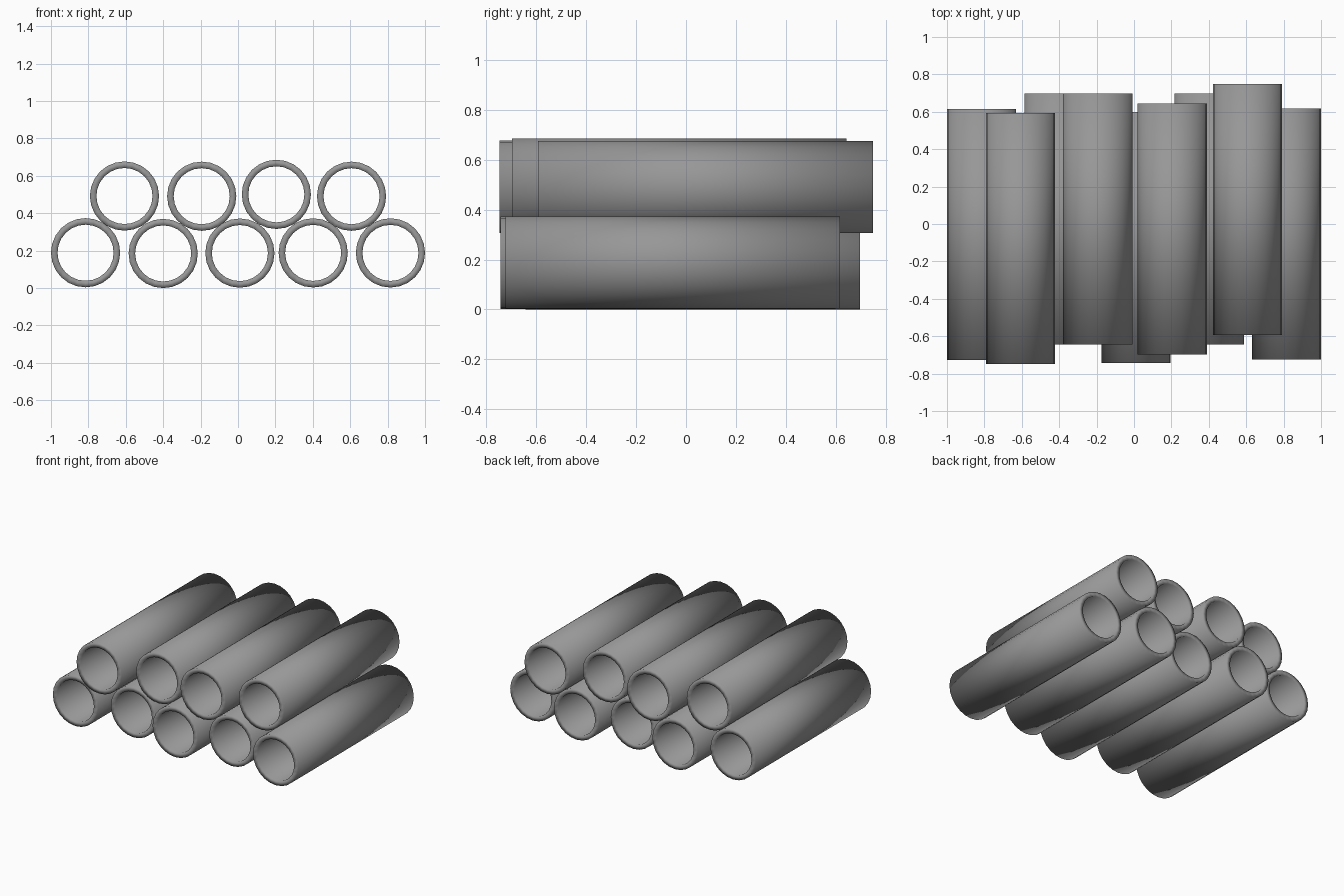
import bpy, bmesh
from math import cos, sin, tau

if "Cube" in bpy.data.objects:
    bpy.data.objects.remove(bpy.data.objects["Cube"])

SIDES, R_OUT, R_IN, LENGTH = 24, 0.185, 0.15, 1.343

# dark grey
dark = bpy.data.materials.new("dark_grey")
dark.diffuse_color = (0.31, 0.31, 0.31, 1)
dark.use_nodes = True
dark.node_tree.nodes["Principled BSDF"].inputs["Base Color"].default_value = dark.diffuse_color


def pipe(name, x, y, z):
    """Open hollow pipe along y, smooth shaded throughout."""
    bm = bmesh.new()
    h = LENGTH / 2
    # closed rectangular wall section, swept round the axis
    section = [(R_OUT, -h), (R_OUT, h), (R_IN, h), (R_IN, -h)]
    rings = [[bm.verts.new((r * cos(tau * i / SIDES), d, r * sin(tau * i / SIDES)))
              for i in range(SIDES)] for r, d in section]
    for k in range(4):
        a, b = rings[k], rings[(k + 1) % 4]
        for i in range(SIDES):
            j = (i + 1) % SIDES
            bm.faces.new((a[i], a[j], b[j], b[i])).smooth = True
    bmesh.ops.recalc_face_normals(bm, faces=bm.faces)
    me = bpy.data.meshes.new(name)
    bm.to_mesh(me)
    bm.free()
    me.materials.append(dark)
    ob = bpy.data.objects.new(name, me)
    ob.location = (x, y, z)
    bpy.context.collection.objects.link(ob)


# centres (x, y, z) of the five lower pipes and four upper pipes
lower = [(-0.815, -0.056, 0.189), (-0.4, 0.027, 0.185), (0.01, -0.073, 0.187),
         (0.402, 0.027, 0.188), (0.815, -0.053, 0.188)]
upper = [(-0.607, -0.077, 0.492), (-0.194, 0.027, 0.491),
         (0.205, -0.027, 0.501), (0.607, 0.078, 0.491)]

for row, spots in (("lower", lower), ("upper", upper)):
    for n, p in enumerate(spots, 1):
        pipe(f"{row}_pipe_{n}", *p)
